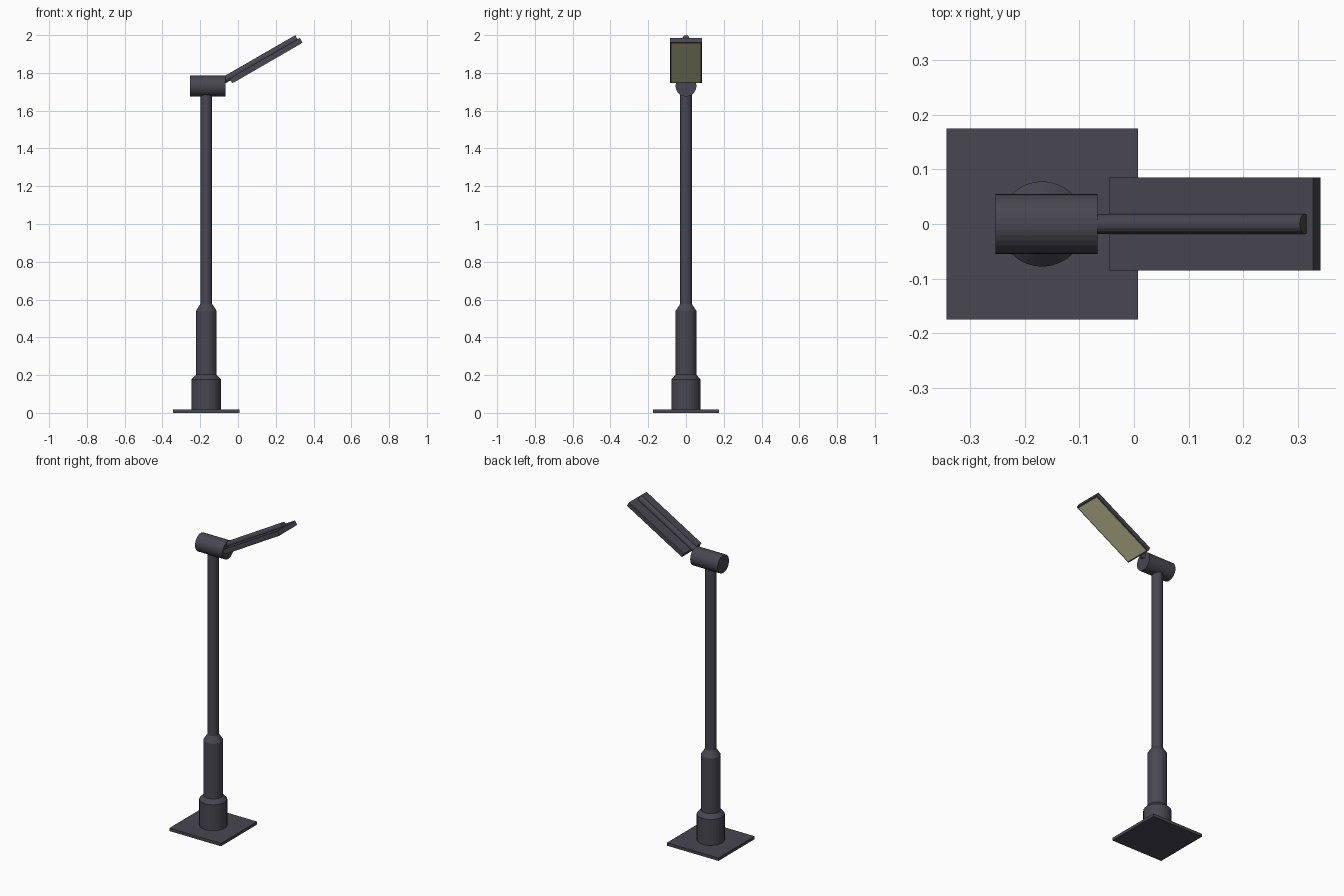
import bpy, bmesh, math
from mathutils import Matrix, Vector

if "Cube" in bpy.data.objects:
    bpy.data.objects.remove(bpy.data.objects["Cube"])

SIDES = 32
POLE_X = -0.168
TILT = math.radians(30)


def material(name, rgb):
    m = bpy.data.materials.new(name)
    m.diffuse_color = (*rgb, 1)
    m.use_nodes = True
    m.node_tree.nodes["Principled BSDF"].inputs["Base Color"].default_value = m.diffuse_color
    return m


METAL = material("dark_grey_metal", (0.065, 0.062, 0.082))
GLOW = material("pale_yellow_lens", (0.68, 0.665, 0.38))


def finish(name, bm, mat, matrix):
    bmesh.ops.recalc_face_normals(bm, faces=bm.faces)
    mesh = bpy.data.meshes.new(name)
    bm.to_mesh(mesh)
    bm.free()
    mesh.materials.append(mat)
    ob = bpy.data.objects.new(name, mesh)
    ob.matrix_world = matrix
    bpy.context.collection.objects.link(ob)
    return ob


def box(name, size, mat, matrix):
    bm = bmesh.new()
    bmesh.ops.create_cube(bm, size=1)
    bmesh.ops.scale(bm, vec=size, verts=bm.verts)
    return finish(name, bm, mat, matrix)


def lathe(name, profile, mat, matrix):
    """Closed stack of rings from (radius, height) pairs along local z."""
    bm = bmesh.new()
    rings = [[bm.verts.new((r * math.cos(2 * math.pi * i / SIDES),
                            r * math.sin(2 * math.pi * i / SIDES), z))
              for i in range(SIDES)] for r, z in profile]
    for a, b in zip(rings, rings[1:]):
        for i in range(SIDES):
            j = (i + 1) % SIDES
            bm.faces.new((a[i], a[j], b[j], b[i]))
    bm.faces.new(rings[0])
    bm.faces.new(rings[-1])
    return finish(name, bm, mat, matrix)


def rod(name, start, end, radius, mat):
    start, end = Vector(start), Vector(end)
    d = end - start
    matrix = Matrix.Translation(start) @ d.to_track_quat('Z', 'Y').to_matrix().to_4x4()
    return lathe(name, [(radius, 0), (radius, d.length)], mat, matrix)


# Ground plate
box("base_plate", (0.35, 0.35, 0.018), METAL, Matrix.Translation((POLE_X, 0, 0.009)))

# Stepped post with conical shoulders
lathe("post", [(0.078, 0.015), (0.078, 0.177), (0.055, 0.202), (0.055, 0.54),
               (0.031, 0.577), (0.031, 1.70)], METAL, Matrix.Translation((POLE_X, 0, 0)))

# Horizontal head barrel
rod("head_barrel", (-0.253, 0, 1.73), (-0.067, 0, 1.73), 0.055, METAL)

# Tilted arm, running along the top of the lamp panel
arm_end = Vector((0.312, 0, 1.984))
along = Vector((math.cos(TILT), 0, math.sin(TILT)))
rod("lamp_arm", arm_end - along * 0.445, arm_end, 0.018, METAL)

# Lamp panel and its lens underneath
panel = Matrix.Translation((0.148, 0, 1.8655)) @ Matrix.Rotation(-TILT, 4, 'Y')
box("lamp_panel", (0.43, 0.17, 0.028), METAL, panel)
box("lamp_lens", (0.412, 0.156, 0.004), GLOW, panel @ Matrix.Translation((0, 0, -0.014)))
